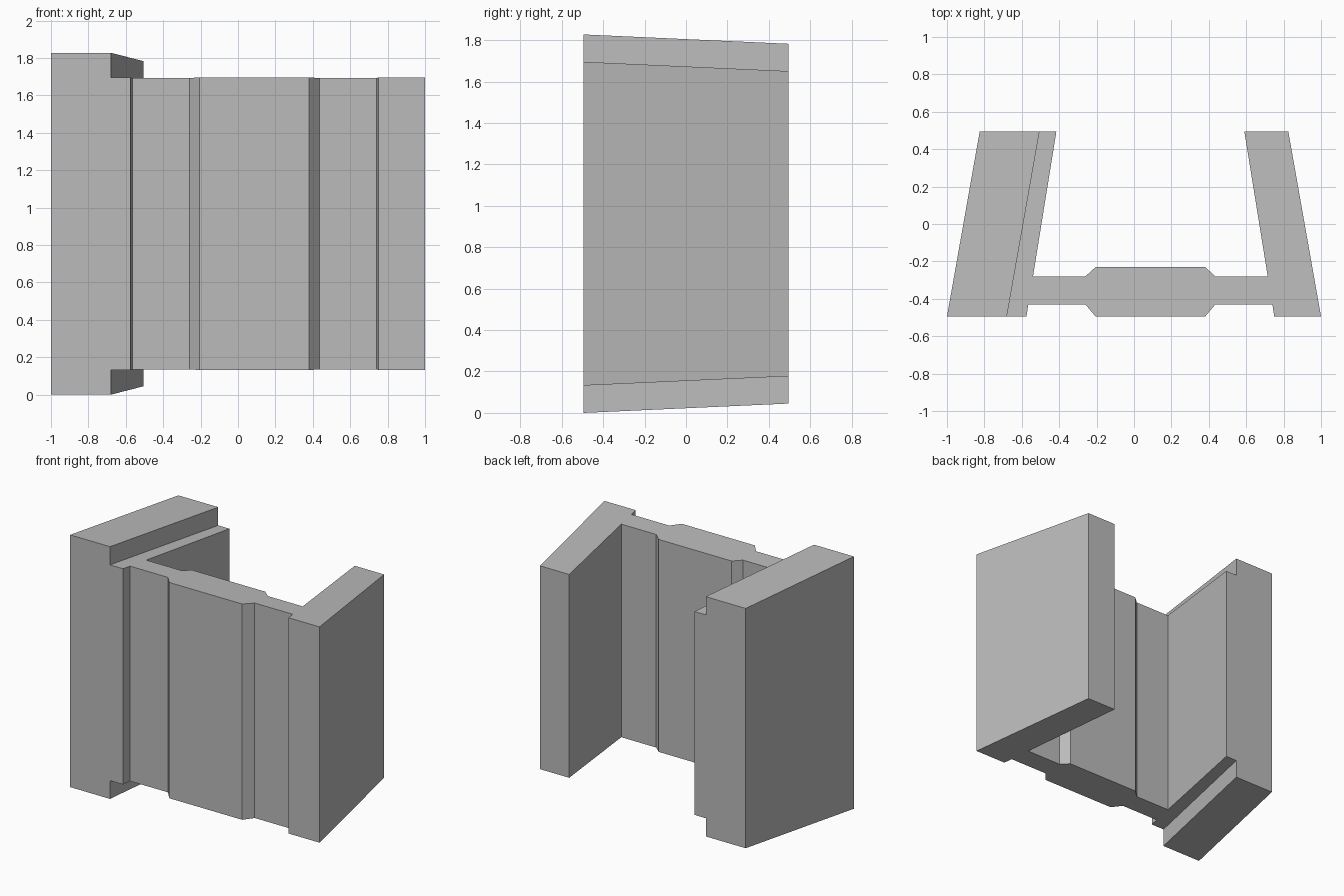
import bpy
import bmesh

cube = bpy.data.objects.get("Cube")
if cube:
    bpy.data.objects.remove(cube, do_unlink=True)

FRONT, BACK = -0.495, 0.495
MID = 0.914      # height of the horizontal symmetry plane
BODY_HALF = 0.782
RAIL_HALF = 0.914
TAPER = 0.045    # each end closes in by this much towards the back


def flat_material(name, colour):
    mat = bpy.data.materials.new(name)
    mat.use_nodes = True
    mat.diffuse_color = colour
    mat.node_tree.nodes["Principled BSDF"].inputs["Base Color"].default_value = colour
    return mat


# Plan outlines: the tall side rail, and the channel body that joins it
rail_plan = [(-1, FRONT), (-0.68, FRONT), (-0.505, BACK), (-0.825, BACK)]
body_plan = [
    (-0.68, FRONT), (-0.575, FRONT), (-0.565, -0.43),             # rail lip
    (-0.26, -0.43), (-0.205, FRONT), (0.38, FRONT), (0.435, -0.43),  # raised panel
    (0.74, -0.43), (0.75, FRONT), (1, FRONT),                     # right lip
    (0.825, BACK), (0.59, BACK), (0.715, -0.28),                  # right flange
    (0.435, -0.28), (0.38, -0.23), (-0.205, -0.23), (-0.26, -0.28),  # back panel
    (-0.54, -0.28), (-0.415, BACK), (-0.505, BACK),               # left flange
]

bm = bmesh.new()
corners = {}


def plan_face(plan):
    for p in plan:
        if p not in corners:
            corners[p] = bm.verts.new((*p, MID - BODY_HALF))
    return bm.faces.new([corners[p] for p in plan])


def raise_faces(faces, dz):
    geom = bmesh.ops.extrude_face_region(bm, geom=faces)["geom"]
    verts = [g for g in geom if isinstance(g, bmesh.types.BMVert)]
    bmesh.ops.translate(bm, verts=verts, vec=(0, 0, dz))
    bmesh.ops.delete(bm, geom=[f for f in faces if f.is_valid], context='FACES')
    return [g for g in geom if isinstance(g, bmesh.types.BMFace)]


# Extrude the body upwards while keeping its bottom caps
bottom = [plan_face(rail_plan), plan_face(body_plan)]
geom = bmesh.ops.extrude_face_region(bm, geom=bottom, use_keep_orig=True)["geom"]
bmesh.ops.translate(bm, vec=(0, 0, 2 * BODY_HALF),
                    verts=[g for g in geom if isinstance(g, bmesh.types.BMVert)])

# Carry the rail past the body at both ends
bm.faces.ensure_lookup_table()
caps = [f for f in bm.faces
        if len(f.verts) == 4 and abs(f.normal.z if f.normal.length else 0) >= 0]
bm.normal_update()
caps = [f for f in caps if abs(f.normal.z) > 0.9]
for cap in caps:
    up = 1 if cap.calc_center_median().z > MID else -1
    raise_faces([cap], up * (RAIL_HALF - BODY_HALF))

# Slope both ends inwards towards the back
for v in bm.verts:
    slope = TAPER * (v.co.y - FRONT) / (BACK - FRONT)
    v.co.z += -slope if v.co.z > MID else slope

# Merge coplanar faces and make the normals consistent
bmesh.ops.recalc_face_normals(bm, faces=bm.faces)
bmesh.ops.dissolve_limit(bm, angle_limit=0.002, verts=bm.verts, edges=bm.edges)
bmesh.ops.recalc_face_normals(bm, faces=bm.faces)

mesh = bpy.data.meshes.new("channel_frame")
bm.to_mesh(mesh)
bm.free()
mesh.materials.append(flat_material("plain_grey", (0.5, 0.5, 0.5, 1)))
frame = bpy.data.objects.new("channel_frame", mesh)
bpy.context.collection.objects.link(frame)
